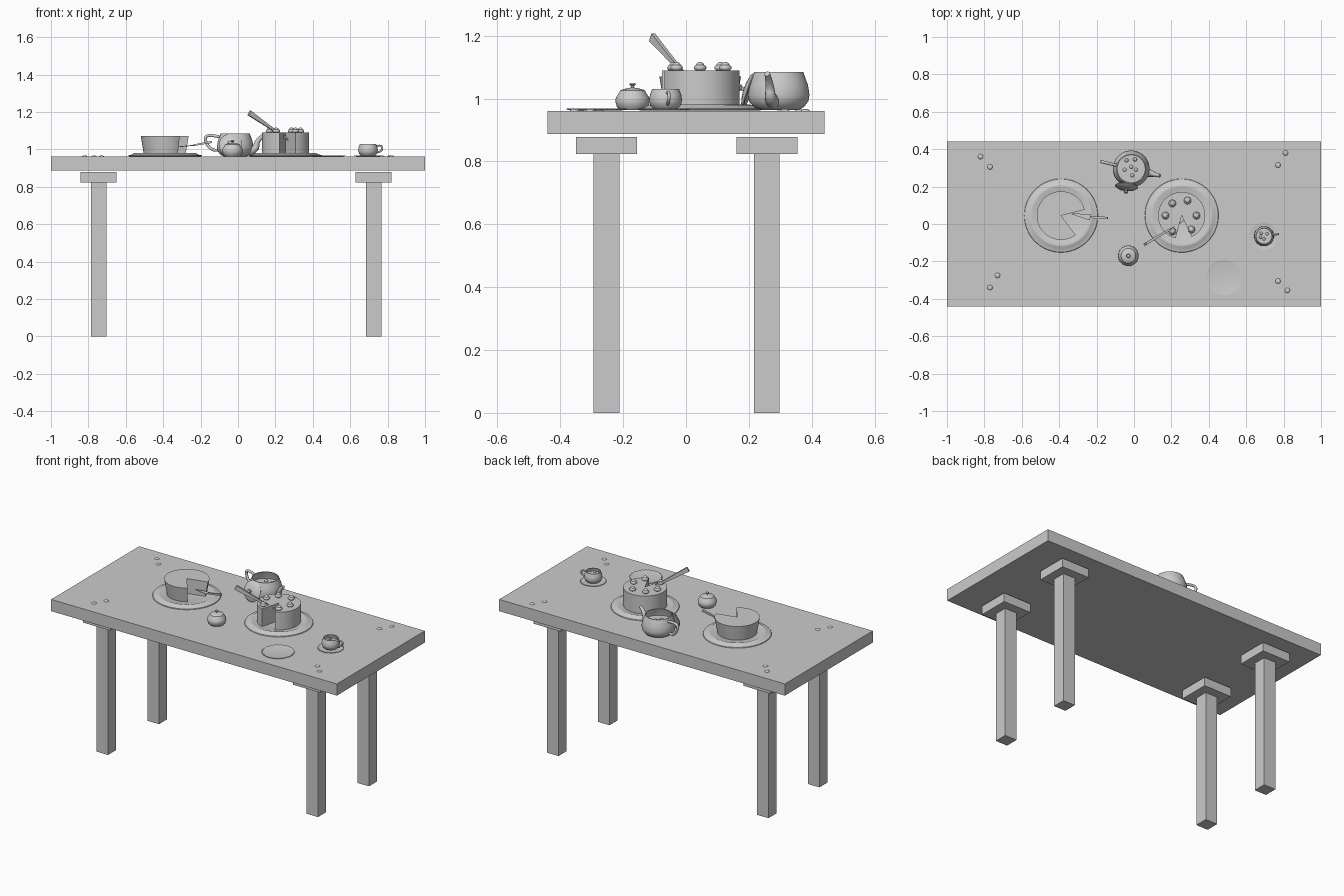
import bpy, bmesh, math
from mathutils import Vector, Matrix

if "Cube" in bpy.data.objects:
    bpy.data.objects.remove(bpy.data.objects["Cube"])

TOP = 0.961


def finish(name, bm, smooth=True):
    bmesh.ops.recalc_face_normals(bm, faces=bm.faces)
    me = bpy.data.meshes.new(name)
    bm.to_mesh(me)
    bm.free()
    ob = bpy.data.objects.new(name, me)
    bpy.context.collection.objects.link(ob)
    if smooth:
        me.shade_smooth()
        me.set_sharp_from_angle(angle=math.radians(35))
    return ob


def box(name, x0, x1, y0, y1, z0, z1):
    bm = bmesh.new()
    m = Matrix.Translation(((x0 + x1) / 2, (y0 + y1) / 2, (z0 + z1) / 2))
    bmesh.ops.create_cube(bm, size=1, matrix=m @ Matrix.Diagonal((x1 - x0, y1 - y0, z1 - z0, 1)))
    return finish(name, bm, False)


def lathe(name, prof, loc, seg=48, scallop=0, waves=0):
    """Spin (radius, height) points round z; optional scalloped edge."""
    bm = bmesh.new()
    rmax = max(r for r, z in prof)
    rings = []
    for r, z in prof:
        if r == 0:
            rings.append([bm.verts.new((0, 0, z))] * seg)
            continue
        ring = []
        for i in range(seg):
            a = 2 * math.pi * i / seg
            k = r + scallop * abs(math.sin(a * waves / 2)) * (r / rmax) ** 6
            ring.append(bm.verts.new((k * math.cos(a), k * math.sin(a), z)))
        rings.append(ring)
    for a, b in zip(rings, rings[1:]):
        for i in range(seg):
            j = (i + 1) % seg
            bm.faces.new(list(dict.fromkeys((a[i], a[j], b[j], b[i]))))
    ob = finish(name, bm)
    ob.location = loc
    return ob


def cut_cake(name, loc, r0, r1, h, a0, a1, seg=56):
    """Round cake running from angle a0 to a1, leaving a missing slice."""
    bm = bmesh.new()
    layers = []
    for r, z in ((r0, 0), (r1, h)):
        pts = [bm.verts.new((0, 0, z))]
        for i in range(seg + 1):
            a = math.radians(a0 + (a1 - a0) * i / seg)
            pts.append(bm.verts.new((r * math.cos(a), r * math.sin(a), z)))
        layers.append(pts)
    lo, hi = layers
    n = len(lo)
    for i in range(n):
        j = (i + 1) % n
        bm.faces.new((lo[i], lo[j], hi[j], hi[i]))
    for p in layers:
        for i in range(1, n - 1):
            bm.faces.new((p[0], p[i], p[i + 1]))
    ob = finish(name, bm)
    ob.location = loc
    return ob


def ball(name, loc, r, flat=1.0):
    bm = bmesh.new()
    bmesh.ops.create_uvsphere(bm, u_segments=16, v_segments=10, radius=r,
                              matrix=Matrix.Diagonal((1, 1, flat, 1)))
    ob = finish(name, bm)
    ob.location = loc
    return ob


def bar(name, p0, p1, w0, w1, t0, t1):
    """Tapered flat bar between two points."""
    p0, p1 = Vector(p0), Vector(p1)
    d = (p1 - p0).normalized()
    side = d.cross(Vector((0, 0, 1))).normalized()
    up = side.cross(d)
    bm = bmesh.new()
    ends = [[bm.verts.new(p + side * w * s + up * t * u) for s, u in
             ((-.5, -.5), (.5, -.5), (.5, .5), (-.5, .5))]
            for p, w, t in ((p0, w0, t0), (p1, w1, t1))]
    bm.faces.new(ends[0])
    bm.faces.new(ends[1])
    for i in range(4):
        j = (i + 1) % 4
        bm.faces.new((ends[0][i], ends[0][j], ends[1][j], ends[1][i]))
    return finish(name, bm, False)


def tube(name, pts, radii, loc, turn):
    """Smooth pipe through (x, z) points, turned about z."""
    cu = bpy.data.curves.new(name, 'CURVE')
    cu.dimensions = '3D'
    cu.bevel_depth = 1
    cu.bevel_resolution = 3
    cu.use_fill_caps = True
    sp = cu.splines.new('NURBS')
    sp.points.add(len(pts) - 1)
    for p, (x, z), r in zip(sp.points, pts, radii):
        p.co = (x, 0, z, 1)
        p.radius = r
    sp.use_endpoint_u = True
    sp.order_u = 3
    ob = bpy.data.objects.new(name, cu)
    bpy.context.collection.objects.link(ob)
    ob.location = loc
    ob.rotation_euler.z = math.radians(turn)
    return ob


# Table
box("table_top", -1, 1, -0.44, 0.44, 0.887, TOP)
for cx, sx in ((-0.745, "left"), (0.725, "right")):
    for cy, sy in ((-0.253, "front"), (0.257, "back")):
        box(f"leg_{sy}_{sx}", cx - .041, cx + .041, cy - .041, cy + .041, 0, 0.825)
        box(f"leg_block_{sy}_{sx}", cx - .096, cx + .096, cy - .097, cy + .097, 0.823, 0.878)
for i, (x, y) in enumerate(((-.82, .36), (-.77, .305), (.81, .38), (.77, .315),
                            (-.77, -.34), (-.73, -.275), (.77, -.305), (.82, -.355))):
    ball(f"nail_{i}", (x, y, TOP), 0.014, 0.45)

# Cake plates
plate = [(0, .001), (.19, .001), (.197, .004), (.195, .008), (.178, .011), (.167, .018),
         (.158, .02), (.148, .016), (0, .015)]
for nm, x in (("left", -0.39), ("right", 0.255)):
    lathe(f"plate_{nm}", plate, (x, 0.045, TOP), 64)

# Cakes with a slice missing
cut_cake("plain_cake", (-0.39, 0.045, 0.977), 0.114, 0.13, 0.094, 14, 307)
cut_cake("iced_cake", (0.255, 0.045, 0.977), 0.126, 0.126, 0.112, -65, 255)
for i, (x, y) in enumerate(((.205, .11), (.286, .125), (.334, .045),
                            (.307, -.03), (.205, -.04), (.168, .045))):
    ball(f"cream_{i}", (x, y, 1.098), 0.02, 0.6)
    ball(f"cherry_{i}", (x, y, 1.106), 0.013, 0.8)

# Cake server and knife
bar("server_blade", (-.335, .055, 1.012), (-.235, .036, 1.022), .003, .034, .004, .004)
bar("server_handle", (-.24, .036, 1.022), (-.14, .032, 1.04), .008, .013, .008, .012)
bar("knife_handle", (.19, -.03, 1.105), (.06, -.108, 1.195), .012, .014, .012, .028)
bar("knife_blade", (.27, .02, 1.05), (.19, -.03, 1.105), .003, .004, .006, .02)

# Teapot
pot = (-0.015, 0.295, TOP)
lathe("teapot_body", [(0, .002), (.062, .002), (.08, .012), (.094, .03), (.098, .05), (.093, .082),
                      (.084, .107), (.078, .123), (.073, .123), (.078, .106), (.087, .08),
                      (.091, .05), (.085, .028), (.06, .01), (0, .01)], pot)
lathe("teapot_tea", [(0, .075), (.088, .075)], pot)
tube("teapot_spout", [(.07, .03), (.115, .035), (.118, .085), (.158, .118)],
     (.025, .019, .013, .009), pot, -13.5)
tube("teapot_handle", [(-.082, .105), (-.125, .115), (-.168, .11), (-.158, .065), (-.12, .03), (-.085, .035)],
     (.008,) * 6, pot, -13.5)
for i, (dx, dy) in enumerate(((-.025, .045), (.02, .05), (-.035, -.005), (.025, -.005), (0, .01), (.005, -.035))):
    ball(f"tea_bubble_{i}", (pot[0] + dx, pot[1] + dy, TOP + .077), 0.01, 0.7)

# Lid leaning on the pot
lid = lathe("teapot_lid", [(0, -.003), (.06, -.003), (.062, 0), (.05, .009), (.025, .015), (.007, .017),
                           (.006, .024), (.012, .03), (.009, .036), (0, .037)], (-.04, .2, 1.025))
lid.rotation_euler = (math.radians(72), 0, math.radians(-6))

# Sugar bowl with lid
lathe("sugar_bowl", [(0, .002), (.04, .002), (.05, .013), (.055, .03), (.053, .042), (.044, .056),
                     (.039, .065), (.03, .069), (.012, .073), (.005, .074), (.005, .079),
                     (.011, .084), (.008, .088), (0, .088)], (-.03, -.17, TOP))

# Cup and saucer
cup = (0.695, -0.065, TOP)
lathe("saucer", [(0, .001), (.055, .001), (.071, .004), (.071, .007), (.055, .004), (0, .004)],
      cup, 96, .005, 24)
lathe("cup_body", [(0, .005), (.036, .005), (.047, .015), (.053, .032), (.05, .05), (.043, .069),
                   (.04, .069), (.046, .05), (.049, .032), (.035, .012), (0, .012)], cup)
lathe("cup_tea", [(0, .046), (.046, .046)], cup, 32)
tube("cup_handle", [(.044, .056), (.066, .062), (.08, .05), (.07, .026), (.046, .022)],
     (.005,) * 5, cup, 8)
for i, (dx, dy) in enumerate(((-.015, .015), (.016, .012), (0, -.015), (-.018, -.006))):
    ball(f"cup_bubble_{i}", (cup[0] + dx, cup[1] + dy, TOP + .048), 0.008, 0.7)

# Empty scalloped saucer
lathe("empty_saucer", [(0, .001), (.075, .001), (.089, .004), (.089, .007), (.076, .004), (0, .003)],
      (0.48, -0.285, TOP), 120, .006, 30)
